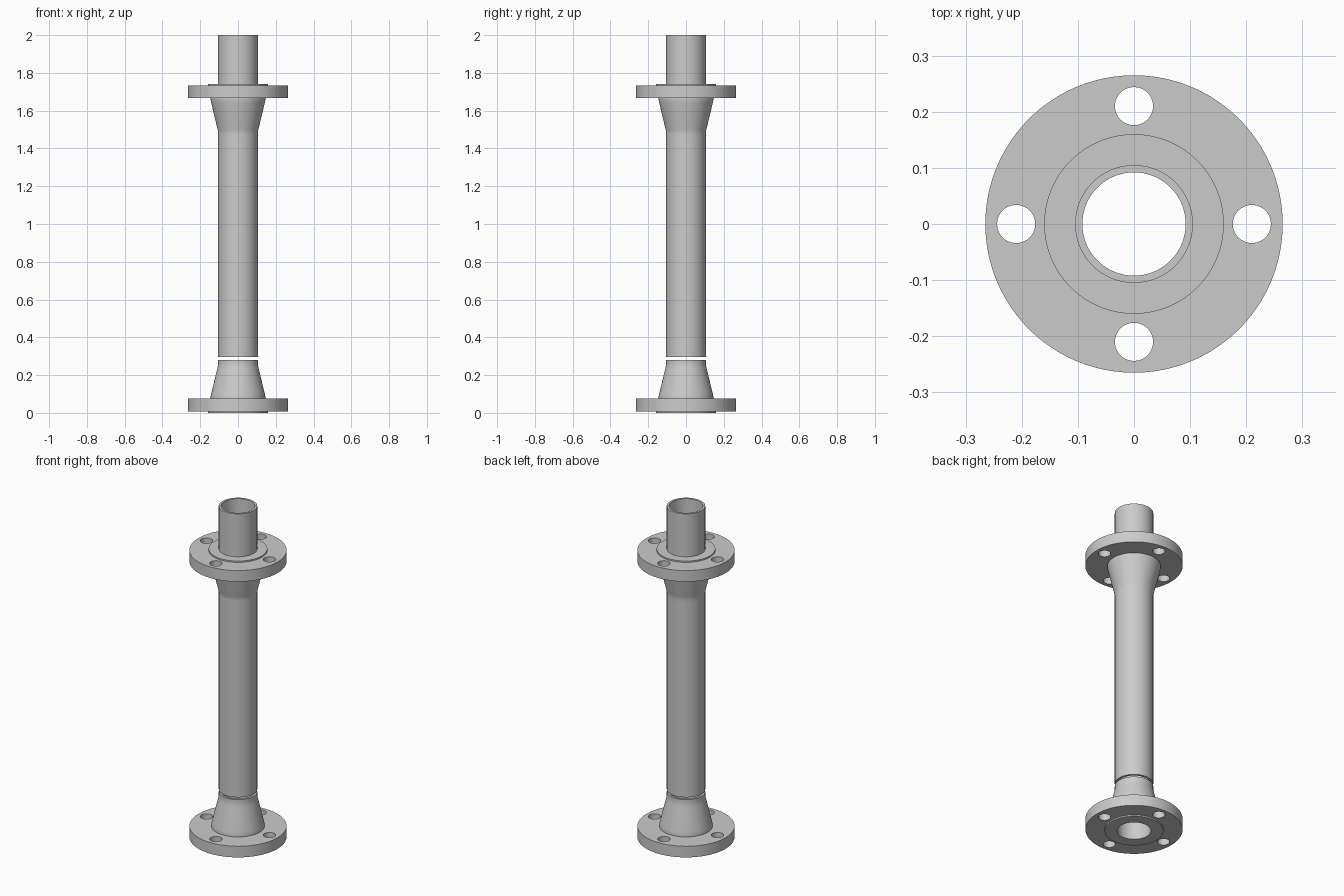
import bpy, bmesh, math

SEGMENTS = 96
PIPE_R, BORE_R = 0.105, 0.092
TOP_FACE_Z = 1.742

if "Cube" in bpy.data.objects:
    bpy.data.objects.remove(bpy.data.objects["Cube"])

steel = bpy.data.materials.new("grey steel")
steel.use_nodes = True
steel.diffuse_color = (0.6, 0.6, 0.6, 1)
steel.node_tree.nodes["Principled BSDF"].inputs["Base Color"].default_value = (0.6, 0.6, 0.6, 1)


def add_object(name, bm):
    bmesh.ops.recalc_face_normals(bm, faces=bm.faces)
    mesh = bpy.data.meshes.new(name)
    bm.to_mesh(mesh)
    bm.free()
    mesh.materials.append(steel)
    obj = bpy.data.objects.new(name, mesh)
    bpy.context.collection.objects.link(obj)
    return obj


def select(obj):
    bpy.ops.object.select_all(action='DESELECT')
    obj.select_set(True)
    bpy.context.view_layer.objects.active = obj


def lathe(name, profile):
    """Revolve a closed (radius, height) outline around z."""
    bm = bmesh.new()
    verts = [bm.verts.new((r, 0, z)) for r, z in profile]
    edges = [bm.edges.new((a, b)) for a, b in zip(verts, verts[1:] + verts[:1])]
    bmesh.ops.spin(bm, geom=verts + edges, cent=(0, 0, 0), axis=(0, 0, 1),
                   angle=math.tau, steps=SEGMENTS, use_merge=True)
    bmesh.ops.remove_doubles(bm, verts=bm.verts, dist=1e-5)
    return add_object(name, bm)


def smooth(obj):
    select(obj)
    bpy.ops.object.shade_smooth_by_angle(angle=math.radians(30))


# Weld neck flange: raised face, bolt disc, tapered hub, straight neck
flange = lathe("lower_flange", [
    (BORE_R, 0), (0.16, 0), (0.16, 0.008), (0.265, 0.008), (0.265, 0.075),
    (0.145, 0.075), (0.145, 0.085), (0.142, 0.1), (0.109, 0.237),
    (0.1065, 0.248), (PIPE_R, 0.26), (PIPE_R, 0.281), (BORE_R, 0.281)])

# Four bolt holes
bm = bmesh.new()
for i in range(4):
    a = i * math.pi / 2
    ring = bmesh.ops.create_cone(bm, cap_ends=True, segments=40, radius1=0.034,
                                 radius2=0.034, depth=0.2)["verts"]
    bmesh.ops.translate(bm, verts=ring,
                        vec=(0.21 * math.cos(a), 0.21 * math.sin(a), 0.04))
cutter = add_object("bolt_hole_cutter", bm)
cutter.hide_render = True
cut = flange.modifiers.new("bolt holes", 'BOOLEAN')
cut.operation = 'DIFFERENCE'
cut.solver = 'EXACT'
cut.object = cutter
select(flange)
bpy.ops.object.modifier_apply(modifier=cut.name)
bpy.data.objects.remove(cutter)
smooth(flange)

# Upper flange: the same part turned over
upper = bpy.data.objects.new("upper_flange", flange.data)
bpy.context.collection.objects.link(upper)
upper.rotation_euler.x = math.pi
upper.location.z = TOP_FACE_Z

# Pipe running up through the upper flange, above a small weld gap
pipe = lathe("pipe", [(BORE_R, 0.295), (PIPE_R, 0.295), (PIPE_R, 2), (BORE_R, 2)])
smooth(pipe)
